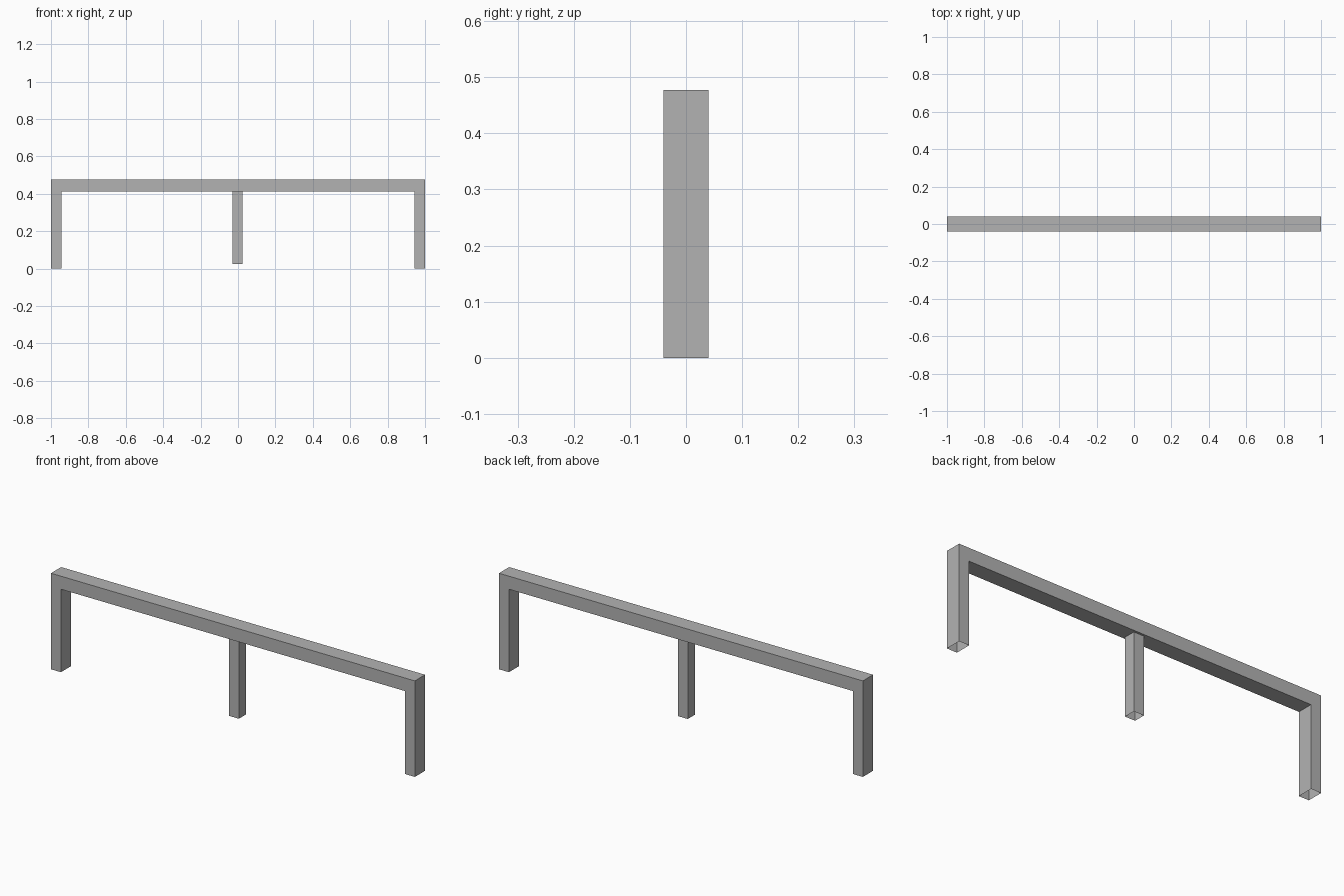
import bpy, bmesh

if "Cube" in bpy.data.objects:
    bpy.data.objects.remove(bpy.data.objects["Cube"])

H, W, BEAM, DEPTH = 0.477, 0.055, 0.065, 0.08

metal = bpy.data.materials.new("plain_grey")
metal.diffuse_color = (0.45, 0.45, 0.45, 1.0)
metal.use_nodes = True
metal.node_tree.nodes["Principled BSDF"].inputs["Base Color"].default_value = metal.diffuse_color


def extrude_profile(name, profile, depth):
    """Extrude an xz outline along y, centred on y = 0, leaving the foot ends open."""
    bm = bmesh.new()
    face = bm.faces.new([bm.verts.new((x, -depth / 2, z)) for x, z in profile])
    ext = bmesh.ops.extrude_face_region(bm, geom=[face], use_keep_orig=True)
    moved = [v for v in ext["geom"] if isinstance(v, bmesh.types.BMVert)]
    bmesh.ops.translate(bm, verts=moved, vec=(0, depth, 0))
    bmesh.ops.recalc_face_normals(bm, faces=bm.faces)
    # hollow tube feet: remove the faces on the lowest level
    low = min(v.co.z for v in bm.verts)
    feet = [f for f in bm.faces if all(abs(v.co.z - low) < 1e-5 for v in f.verts)]
    bmesh.ops.delete(bm, geom=feet, context='FACES_ONLY')
    mesh = bpy.data.meshes.new(name)
    bm.to_mesh(mesh)
    bm.free()
    mesh.materials.append(metal)
    obj = bpy.data.objects.new(name, mesh)
    bpy.context.collection.objects.link(obj)
    return obj


# Outer frame: top beam with a leg at each end
right = [(1 - W, H - BEAM), (1 - W, 0), (1, 0), (1, H)]
left = [(-x, z) for x, z in reversed(right)]
extrude_profile("frame", right + left, DEPTH)

# Slimmer, slightly shorter support under the middle of the beam
x0, x1, z0, z1 = -0.03, 0.025, 0.024, H - BEAM
extrude_profile("middle_leg", [(x0, z0), (x1, z0), (x1, z1), (x0, z1)], 0.058)
